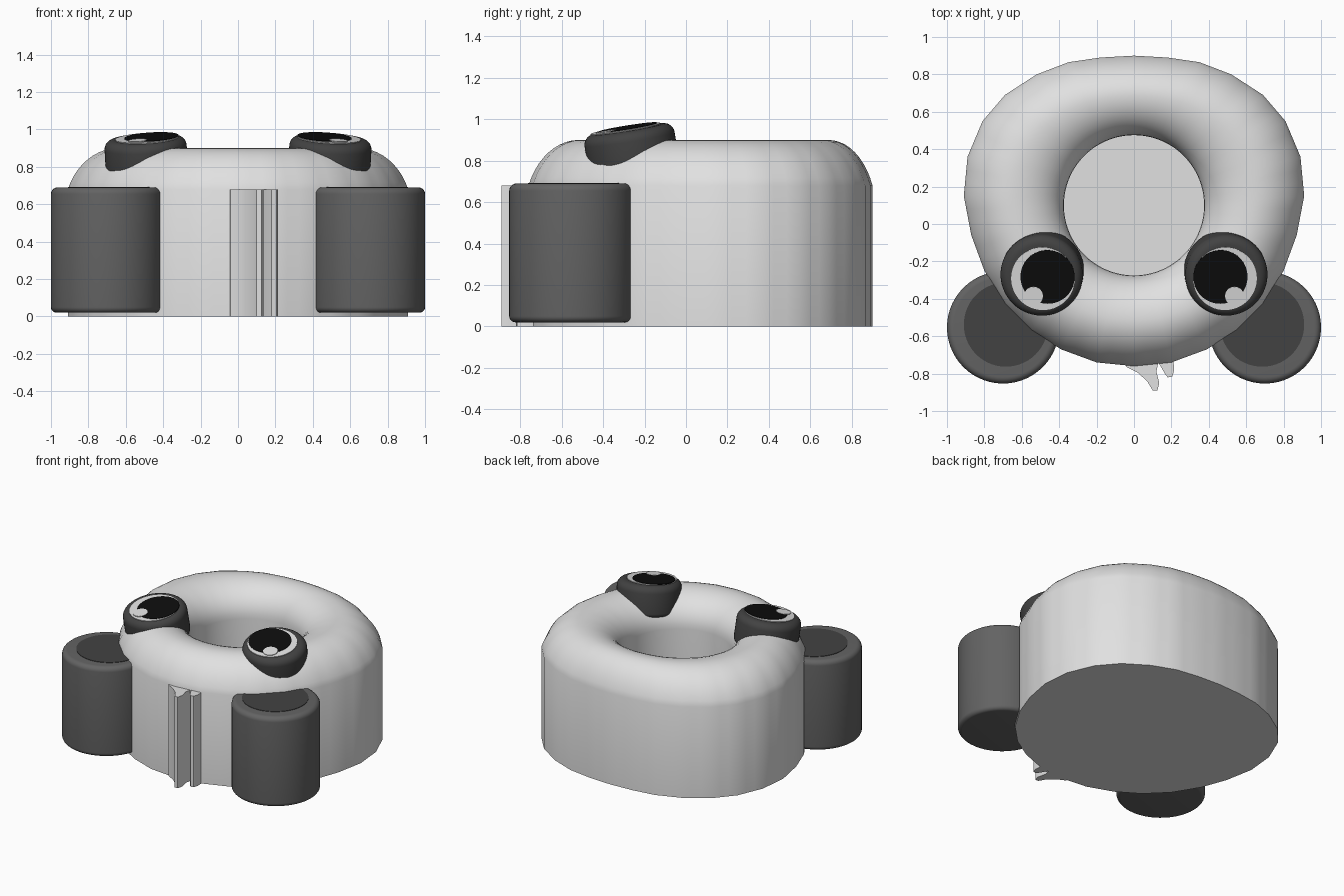
import bpy, bmesh
from math import sin, cos, pi, radians, atan2
from mathutils import Vector, Matrix

cube = bpy.data.objects.get("Cube")
if cube:
    bpy.data.objects.remove(cube, do_unlink=True)


def material(name, value):
    m = bpy.data.materials.new(name)
    m.use_nodes = True
    colour = (value, value, value, 1)
    m.diffuse_color = colour
    m.node_tree.nodes["Principled BSDF"].inputs["Base Color"].default_value = colour
    return m


LIGHT = material("light_grey", 0.75)
MID = material("mid_grey", 0.125)
DARK = material("dark_grey", 0.055)
BLACK = material("black", 0.004)


def make_object(name, bm, mat, angle=30):
    bmesh.ops.recalc_face_normals(bm, faces=bm.faces)
    mesh = bpy.data.meshes.new(name)
    bm.to_mesh(mesh)
    bm.free()
    ob = bpy.data.objects.new(name, mesh)
    bpy.context.collection.objects.link(ob)
    mesh.materials.append(mat)
    bpy.ops.object.select_all(action='DESELECT')
    ob.select_set(True)
    bpy.context.view_layer.objects.active = ob
    bpy.ops.object.shade_smooth_by_angle(angle=radians(angle))
    return ob


def loft(bm, rings):
    """Skin a list of closed rings and cap both ends."""
    loops = [[bm.verts.new(p) for p in ring] for ring in rings]
    n = len(loops[0])
    for a, b in zip(loops, loops[1:]):
        for i in range(n):
            j = (i + 1) % n
            bm.faces.new((a[i], a[j], b[j], b[i]))
    bm.faces.new(loops[0])
    bm.faces.new(loops[-1])


def round_part(name, profile, mat, matrix):
    """Solid of revolution from (radius, height) pairs, placed by a matrix."""
    bm = bmesh.new()
    n = 56
    loft(bm, [[matrix @ Vector((r * cos(2 * pi * i / n), r * sin(2 * pi * i / n), z))
               for i in range(n)] for r, z in profile])
    return make_object(name, bm, mat, 40)


def rounded_profile(radius, low, high, top, bottom):
    """Cylinder profile with rounded top and bottom edges."""
    arc = [k * pi / 12 for k in range(7)]
    lower = [(radius - bottom + bottom * sin(a), low + bottom - bottom * cos(a)) for a in arc]
    upper = [(radius - top + top * cos(a), high - top + top * sin(a)) for a in arc]
    return lower + upper


# Body: faceted outline, domed rim and a deep round well
half = [(0, .9), (.18, .89), (.35, .865), (.52, .8), (.69, .69), (.81, .55), (.89, .36),
        (.91, .15), (.87, -.06), (.8, -.25), (.69, -.43), (.55, -.57), (.39, -.67),
        (.2, -.74), (0, -.76)]
corners = [Vector(p) for p in half + [(-x, y) for x, y in half[-2:0:-1]]]
outline = [a.lerp(b, k / 3) for a, b in zip(corners, corners[1:] + corners[:1]) for k in range(3)]
centre = Vector((0, 0.1))
well = []
for p in outline:
    a = atan2(p.y - centre.y, p.x)
    well.append(centre + Vector((cos(a), sin(a))) * 0.375)


def body_ring(t, z):
    return [w.lerp(o, t).to_3d() + Vector((0, 0, z)) for w, o in zip(well, outline)]


rings = [body_ring(1, 0), body_ring(1, 0.68)]
start = radians(22)
for k in range(1, 11):
    a = start + (pi / 2 - start) * k / 10
    rise = (sin(a) - sin(start)) / (1 - sin(start))
    rings.append(body_ring(0.5 + 0.5 * cos(a) / cos(start), 0.68 + 0.22 * rise))
for k in range(1, 11):
    a = pi / 2 * k / 10
    rings.append(body_ring(0.5 - 0.5 * sin(a), 0.68 + 0.22 * cos(a)))
rings.append(body_ring(0, 0.01))
bm = bmesh.new()
loft(bm, rings)
make_object("body", bm, LIGHT, 32)

# Two curved fins down the front wall
fins = {
    "large_front_fin": [(-.05, -.74), (-.04, -.765), (.02, -.795), (.07, -.84), (.1, -.89),
                        (.125, -.89), (.135, -.85), (.12, -.79), (.13, -.74)],
    "small_front_fin": [(.13, -.74), (.145, -.765), (.165, -.8), (.18, -.82), (.205, -.815),
                        (.215, -.78), (.21, -.72)],
}
for name, shape in fins.items():
    bm = bmesh.new()
    loft(bm, [[(x, y, z) for x, y in shape] for z in (0, 0.68)])
    make_object(name, bm, LIGHT, 30)

# Legs and eyes, mirrored left and right
for side, s in (("left", 1), ("right", -1)):
    leg = Matrix.Translation((0.7 * s, -0.553, 0))
    round_part(side + "_leg", rounded_profile(0.3, 0.02, 0.69, 0.035, 0.03), MID, leg)
    round_part(side + "_leg_pad", [(0.225, 0.688), (0.225, 0.693)], DARK,
               leg @ Matrix.Translation((-0.015 * s, 0.015, 0)))

    # Eye housing tilts forward and slightly outward, sinking into the rim
    tilt = Vector((0.06 * s, -0.16, 1)).to_track_quat('Z', 'Y').to_matrix().to_4x4()
    # keep the local axes aligned with the world ones as far as possible
    normal = Vector((0.06 * s, -0.16, 1)).normalized()
    tilt = Vector((0, 0, 1)).rotation_difference(normal).to_matrix().to_4x4()
    eye = Matrix.Translation((0.497 * s, -0.28, 0.953)) @ tilt
    round_part(side + "_eye_housing", rounded_profile(0.22, -0.22, 0, 0.05, 0.03), DARK, eye)

    def plate(name, x, y, radius, top, mat):
        round_part(side + name, [(radius, top - 0.005), (radius, top)], mat,
                   eye @ Matrix.Translation((x * s, y, 0)))

    plate("_eye_white", -0.01, -0.012, 0.17, 0.004, LIGHT)
    plate("_pupil", -0.035, -0.002, 0.145, 0.007, BLACK)
    plate("_eye_glint", 0.04, -0.105, 0.05, 0.009, LIGHT)
